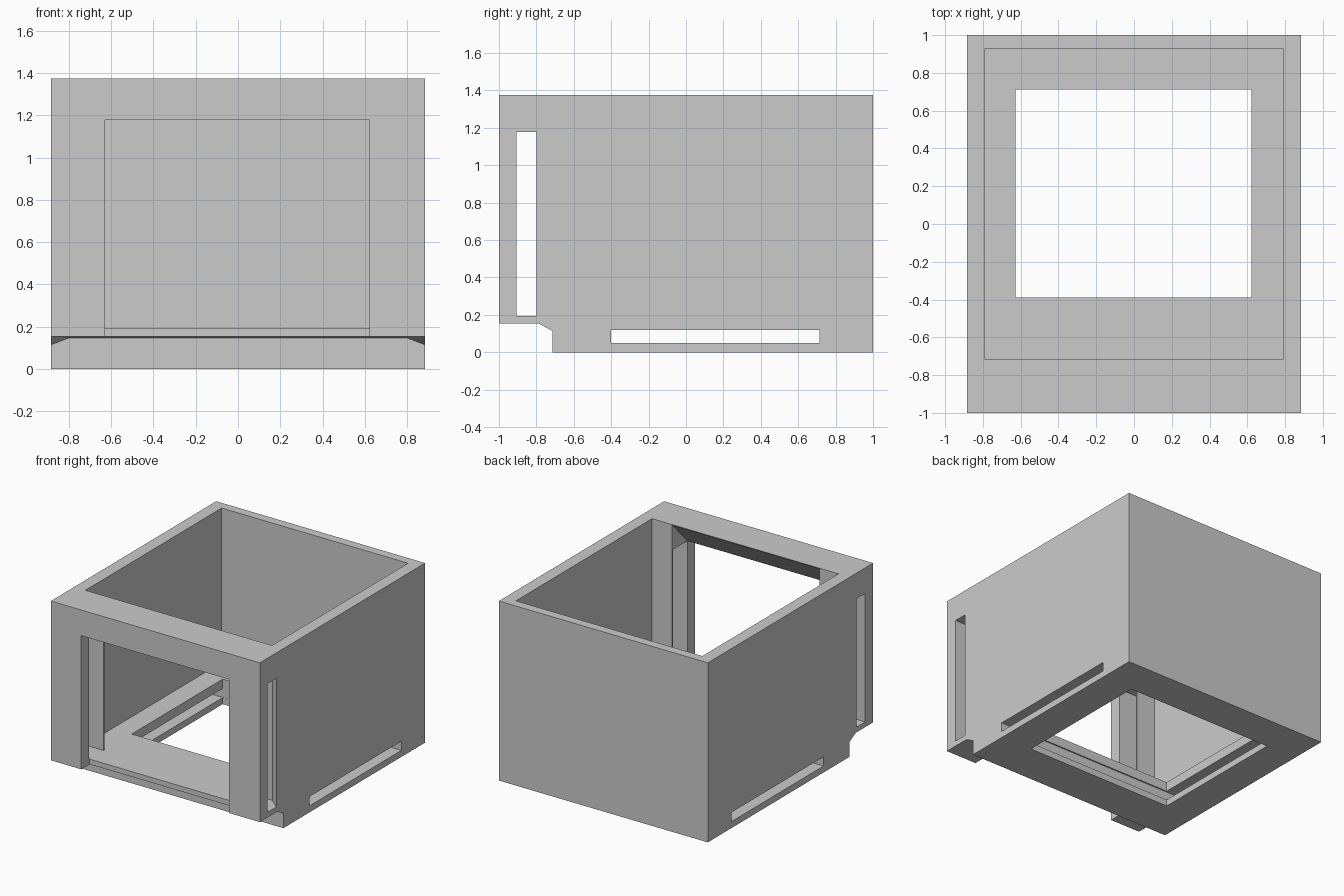
import bpy, bmesh

if "Cube" in bpy.data.objects:
    bpy.data.objects.remove(bpy.data.objects["Cube"])

X0, X1 = -0.628, 0.622      # door and floor opening sides
W = 0.885                   # half width


def loft(name, sections):
    """Solid through matching rings of points, capped at both ends."""
    bm = bmesh.new()
    rings = [[bm.verts.new(p) for p in s] for s in sections]
    n = len(rings[0])
    for a, b in zip(rings, rings[1:]):
        for i in range(n):
            j = (i + 1) % n
            bm.faces.new((a[i], a[j], b[j], b[i]))
    bm.faces.new(rings[0])
    bm.faces.new(rings[-1])
    warped = [f for f in bm.faces if len(f.verts) == 4 and
              abs((f.verts[3].co - f.verts[0].co).dot(
                  (f.verts[1].co - f.verts[0].co).cross(f.verts[2].co - f.verts[0].co))) > 1e-7]
    bmesh.ops.triangulate(bm, faces=warped)
    bmesh.ops.recalc_face_normals(bm, faces=bm.faces[:])
    me = bpy.data.meshes.new(name)
    bm.to_mesh(me)
    bm.free()
    ob = bpy.data.objects.new(name, me)
    bpy.context.collection.objects.link(ob)
    return ob


def box(name, x0, x1, y0, y1, z0, z1):
    ring = [(x0, y0), (x1, y0), (x1, y1), (x0, y1)]
    return loft(name, [[(x, y, z) for x, y in ring] for z in (z0, z1)])


def profile_yz(name, pts, x0, x1):
    return loft(name, [[(x, y, z) for y, z in pts] for x in (x0, x1)])


def cut(body, cutter):
    cutter.hide_render = True
    mod = body.modifiers.new("cut", 'BOOLEAN')
    mod.operation = 'DIFFERENCE'
    mod.solver = 'EXACT'
    mod.object = cutter
    bpy.context.view_layer.objects.active = body
    bpy.ops.object.modifier_apply(modifier=mod.name)
    bpy.data.objects.remove(cutter)


# Outer block
body = box("housing", -W, W, -1, 1, 0, 1.375)

# Open-topped cavity and floor opening
cut(body, box("cavity", -0.79, 0.79, -0.718, 0.93, 0.192, 1.5))
cut(body, box("floor_hole", X0, X1, -0.39, 0.712, -0.1, 0.3))

# Slot through the floor, side to side
cut(body, box("floor_slot", -1, 1, -0.40, 0.713, 0.05, 0.12))

# Undercut below the front, with drooping outer corners
sections = []
for x, z in ((-0.9, 0.109), (-0.8, 0.147), (0.8, 0.147), (0.9, 0.109)):
    sections.append([(x, -1.1, -0.1), (x, -1.1, 0.155), (x, -0.8, 0.155),
                     (x, -0.715, z), (x, -0.715, -0.1)])
cut(body, loft("undercut", sections))

# Door opening in the front plate
cut(body, box("door_opening", X0, X1, -1.1, -0.9, 0.1, 1.178))

# Passage behind the plate, with a sloped header
cut(body, profile_yz("door_passage", [(-0.905, 0.195), (-0.905, 1.178), (-0.722, 1.37),
                                      (-0.6, 1.37), (-0.6, 0.195)], X0, X1))

# Sliding-panel slot through both sides, flared inside
plan = [(-1, -0.905), (1, -0.905), (1, -0.8), (W, -0.8), (0.8, -0.728),
        (-0.8, -0.728), (-W, -0.8), (-1, -0.8)]
cut(body, loft("panel_slot", [[(x, y, z) for x, y in plan] for z in (0.195, 1.178)]))
